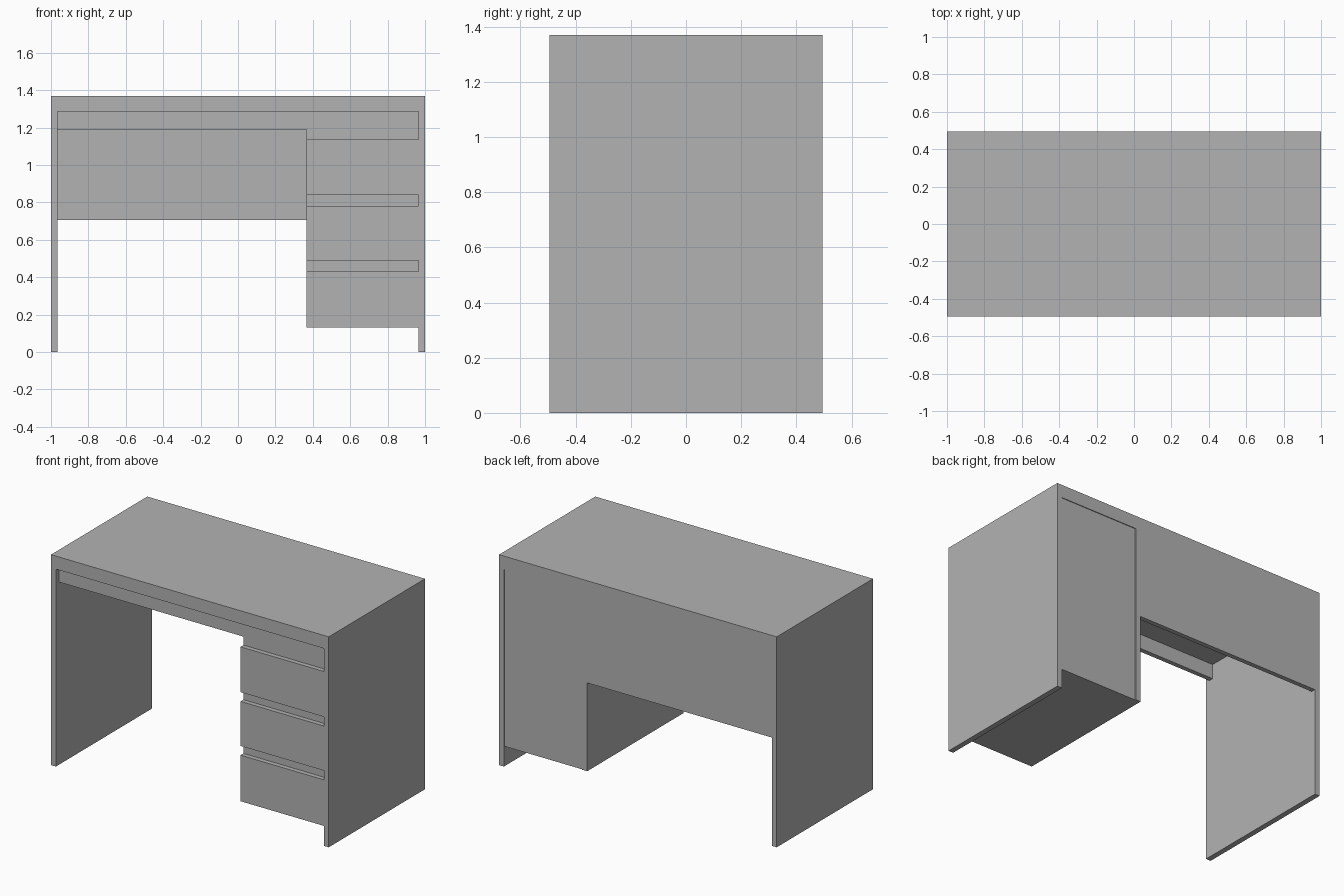
import bpy
import bmesh

cube = bpy.data.objects.get("Cube")
if cube:
    bpy.data.objects.remove(cube, do_unlink=True)

grey = bpy.data.materials.new("plain_grey")
grey.use_nodes = True
GREY = (0.45, 0.45, 0.45, 1)
grey.diffuse_color = GREY
grey.node_tree.nodes["Principled BSDF"].inputs["Base Color"].default_value = GREY


def add_object(name, bm):
    bmesh.ops.recalc_face_normals(bm, faces=bm.faces)
    mesh = bpy.data.meshes.new(name)
    bm.to_mesh(mesh)
    bm.free()
    mesh.materials.append(grey)
    obj = bpy.data.objects.new(name, mesh)
    bpy.context.collection.objects.link(obj)
    return obj


def prism(name, profile, y0, y1):
    """Extrude an x-z outline from y0 to y1."""
    bm = bmesh.new()
    face = bm.faces.new([bm.verts.new((x, y0, z)) for x, z in profile])
    moved = bmesh.ops.extrude_face_region(bm, geom=[face])["geom"]
    verts = [v for v in moved if isinstance(v, bmesh.types.BMVert)]
    bmesh.ops.translate(bm, verts=verts, vec=(0, y1 - y0, 0))
    return add_object(name, bm)


def box(name, x0, x1, y0, y1, z0, z1):
    return prism(name, [(x0, z0), (x1, z0), (x1, z1), (x0, z1)], y0, y1)


HEIGHT, UNDER = 1.37, 1.285      # top surface and its underside
HALF, INNER = 1.0, 0.965         # outer and inner faces of the side panels
FRONT, BACK = -0.495, 0.495
PANEL = 0.03                     # board thickness of the fronts
CAB_X, CAB_Z = 0.365, 0.13       # inner face and bottom of the drawer cabinet
RECESS = FRONT + PANEL

# Desktop and both side panels as one continuous shell
prism("desktop_and_sides",
      [(-HALF, 0), (-INNER, 0), (-INNER, UNDER), (INNER, UNDER),
       (INNER, 0), (HALF, 0), (HALF, HEIGHT), (-HALF, HEIGHT)], FRONT, BACK)

# Recessed rail under the front of the desktop
box("front_rail", -INNER, CAB_X, RECESS, RECESS + PANEL, 1.19, UNDER)

# Modesty panel across the back of the knee space
box("back_panel", -INNER, CAB_X, BACK - PANEL, BACK, 0.705, UNDER)

# Drawer cabinet: upright side board and a body set slightly in at the back
box("cabinet_side", CAB_X, CAB_X + 0.037, RECESS, BACK, CAB_Z, UNDER)
box("cabinet_body", CAB_X + 0.037, INNER, RECESS, BACK - 0.005, CAB_Z, UNDER)

# Drawer fronts, flush with the desktop edge, with finger gaps between them
for name, z0, z1 in (("top_drawer", 0.84, 1.135),
                     ("middle_drawer", 0.49, 0.78),
                     ("bottom_drawer", CAB_Z, 0.43)):
    box(name, CAB_X, INNER, FRONT, RECESS, z0, z1)
